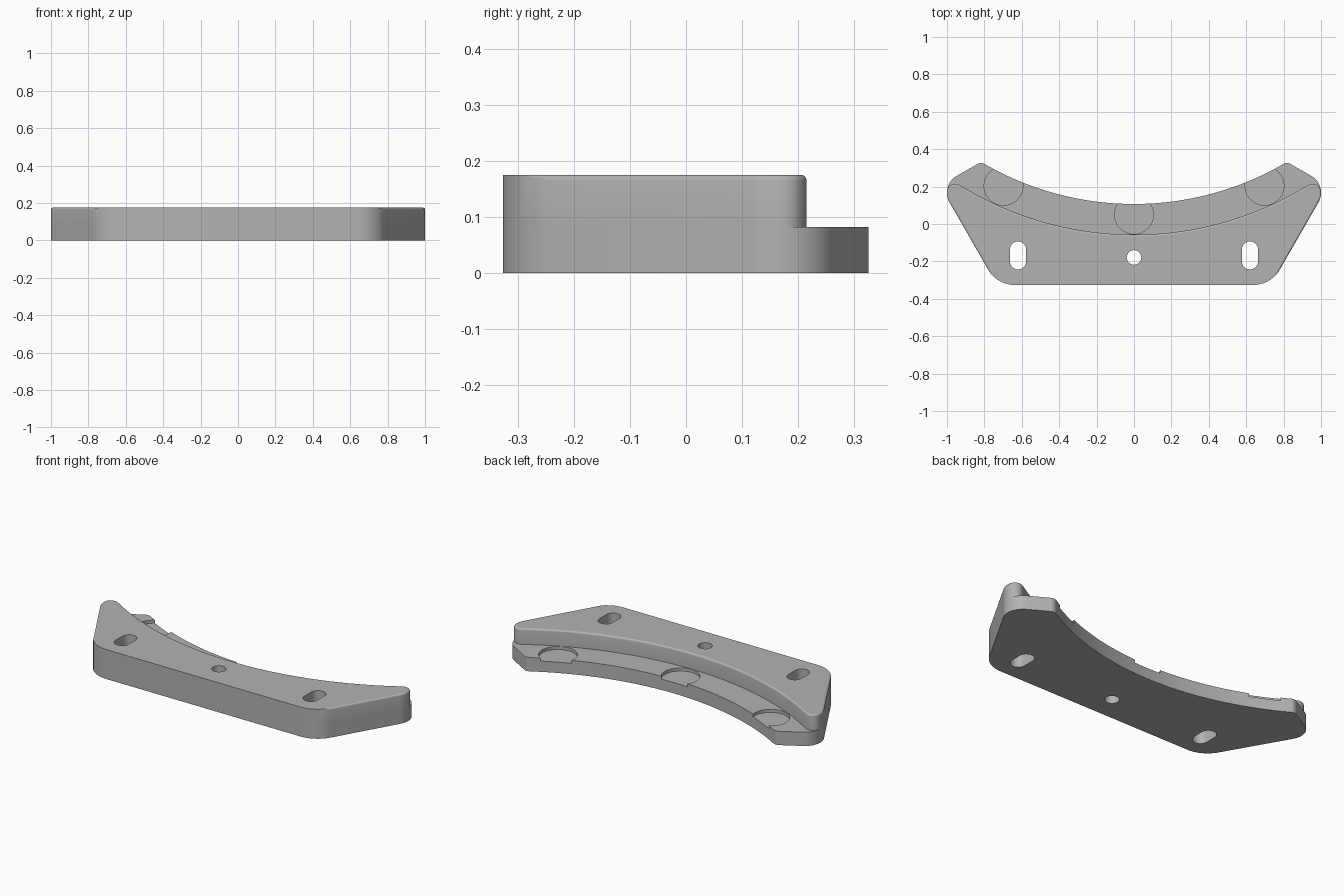
import bpy, bmesh
from math import sin, cos, pi, radians, degrees, atan2
from mathutils import Vector

if "Cube" in bpy.data.objects:
    bpy.data.objects.remove(bpy.data.objects["Cube"])

LEDGE, TOP, EDGE = 0.082, 0.175, 0.01
HUB = (0, 1.707)            # common centre of the two curved edges
INNER, STEP, POCKETS = 1.6, 1.764, 1.657


def arc(centre, r, a0, a1, n):
    angles = [radians(a0 + (a1 - a0) * i / n) for i in range(n + 1)]
    return [Vector((centre[0] + r * cos(a), centre[1] + r * sin(a))) for a in angles]


def mirror(pts):
    return [Vector((-p.x, p.y)) for p in reversed(pts)]


def sweep_to_middle(start, r):
    """Curved edge from a point round the hub to x = 0."""
    a = degrees(atan2(start.y - HUB[1], start.x - HUB[0]))
    return arc(HUB, r, a, -90, 32)[1:]


def bridge(bm, a, b):
    for i in range(len(a)):
        j = (i + 1) % len(a)
        bm.faces.new((a[i], a[j], b[j], b[i]))


def ring(bm, pts, z):
    return [bm.verts.new((p.x, p.y, z)) for p in pts]


def make_object(name, bm):
    bmesh.ops.recalc_face_normals(bm, faces=bm.faces)
    mesh = bpy.data.meshes.new(name)
    bm.to_mesh(mesh)
    bm.free()
    obj = bpy.data.objects.new(name, mesh)
    bpy.context.collection.objects.link(obj)
    return obj


# Outlines: shared front and sides, then the ledge and the raised block
side = arc((0.637, -0.161), 0.165, -90, -30, 16) + arc((0.896, 0.167), 0.104, -30, 3, 8)
low = arc((0.896, 0.167), 0.104, 3, 60, 24)[1:] + arc((0.818, 0.2856), 0.04, 60, 120, 12)
low += sweep_to_middle(low[-1], INNER)
high = arc((0.955, 0.17), 0.045, 3, 122, 10)[1:]
high += sweep_to_middle(high[-1], STEP)
shared = mirror(side) + side
low += mirror(low[:-1])
high += mirror(high[:-1])

# Stepped body in one closed mesh
bm = bmesh.new()
base = ring(bm, shared + low, 0)
rim, ledge, foot = ring(bm, shared, LEDGE), ring(bm, low, LEDGE), ring(bm, high, LEDGE)
bm.faces.new(base)
bridge(bm, base, rim + ledge)
bm.faces.new([rim[-1]] + ledge + [rim[0]] + foot[::-1])

# Rounded top edge, fading out at the front corners
outline = shared + high
count = len(outline)
last = rim + foot
for k in range(5):
    a = k * pi / 8
    verts = []
    for i, p in enumerate(outline):
        t = (outline[(i + 1) % count] - outline[i - 1]).normalized()
        inward = Vector((-t.y, t.x))
        r = EDGE * min(1, max(0, (p.y + 0.29) / 0.045))
        q = p + inward * r * (1 - cos(a))
        verts.append(bm.verts.new((q.x, q.y, TOP - r * (1 - sin(a)))))
    bridge(bm, last, verts)
    last = verts
bm.faces.new(last)
bmesh.ops.remove_doubles(bm, verts=bm.verts, dist=0.00005)
body = make_object("curved_bracket", bm)

# Cutter: round hole, two slots, three round pockets
bm = bmesh.new()


def prism(pts, z0, z1):
    lower, upper = ring(bm, pts, z0), ring(bm, pts, z1)
    bridge(bm, lower, upper)
    bm.faces.new(lower)
    bm.faces.new(upper)


prism(arc((0, -0.179), 0.039, 0, 360, 40)[:-1], -0.1, 0.3)
for x in (-0.62, 0.62):
    slot = arc((x, -0.136), 0.043, 0, 180, 20) + arc((x, -0.2), 0.043, 180, 360, 20)
    prism(slot, -0.1, 0.3)
for turn in (-24.9, 0, 24.9):
    a = radians(turn)
    centre = (POCKETS * sin(a), HUB[1] - POCKETS * cos(a))
    prism(arc(centre, 0.104, 0, 360, 56)[:-1], LEDGE - 0.018, LEDGE + 0.03)
cutter = make_object("hole_cutter", bm)
cutter.hide_render = True

cut = body.modifiers.new("holes", 'BOOLEAN')
cut.operation, cut.solver, cut.object = 'DIFFERENCE', 'EXACT', cutter
bpy.ops.object.select_all(action='DESELECT')
body.select_set(True)
bpy.context.view_layer.objects.active = body
bpy.ops.object.modifier_apply(modifier=cut.name)
bpy.data.objects.remove(cutter)

# Smooth curved walls, flat horizontal faces
bpy.ops.object.shade_smooth_by_angle(angle=radians(30))
for face in body.data.polygons:
    if abs(face.normal.z) > 0.999:
        face.use_smooth = False

# Plain grey
grey = bpy.data.materials.new("plain_grey")
grey.use_nodes = True
colour = (0.45, 0.45, 0.45, 1)
grey.diffuse_color = colour
grey.node_tree.nodes["Principled BSDF"].inputs["Base Color"].default_value = colour
body.data.materials.clear()
body.data.materials.append(grey)
